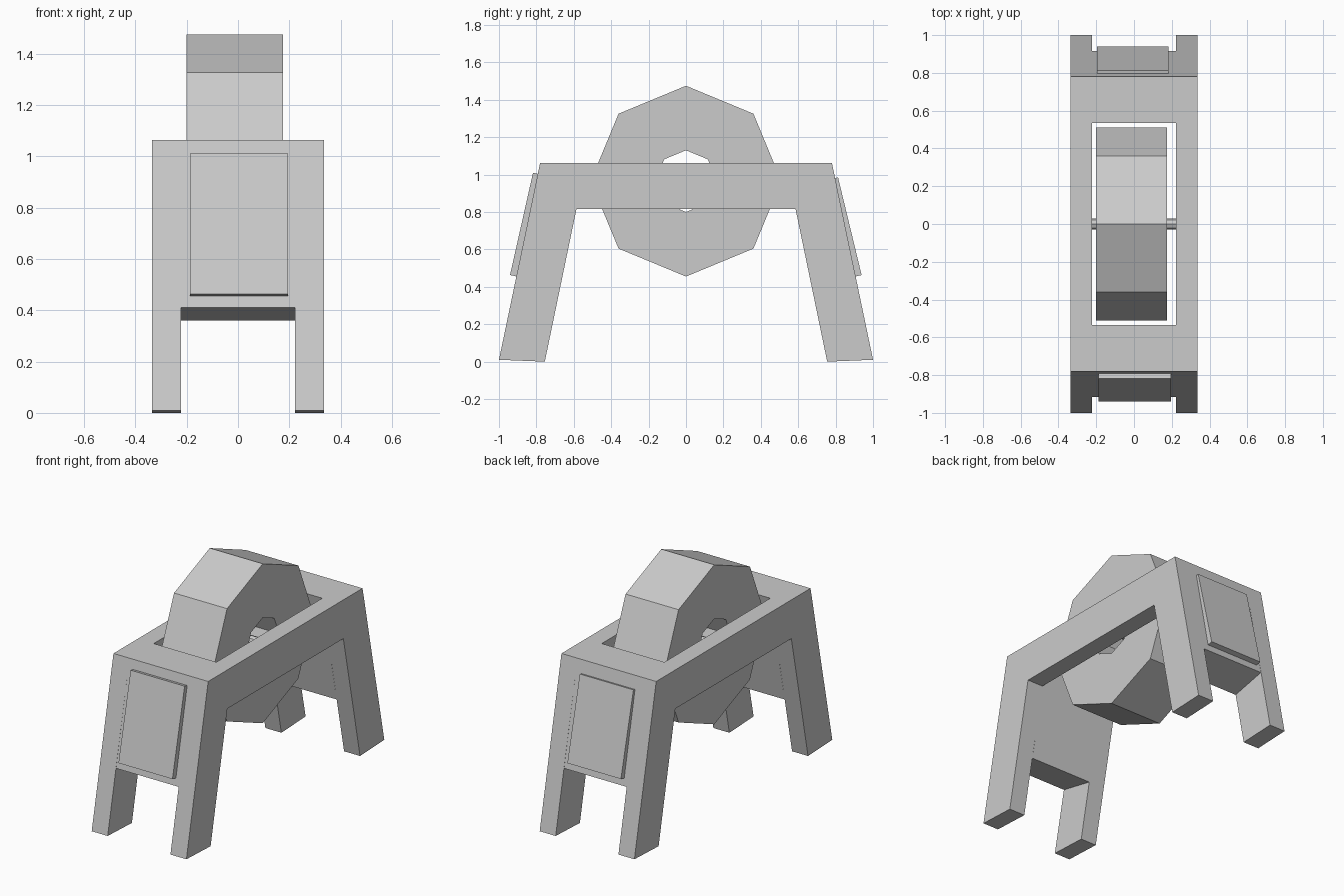
import bpy, bmesh, math

if "Cube" in bpy.data.objects:
    bpy.data.objects.remove(bpy.data.objects["Cube"])


def finish(name, bm):
    bmesh.ops.recalc_face_normals(bm, faces=bm.faces)
    me = bpy.data.meshes.new(name)
    bm.to_mesh(me)
    bm.free()
    ob = bpy.data.objects.new(name, me)
    bpy.context.collection.objects.link(ob)
    return ob


def prism(name, profile, x0, x1, caps=True):
    """Extrude a (y, z) side profile from x0 to x1."""
    bm = bmesh.new()
    a = [bm.verts.new((x0, y, z)) for y, z in profile]
    b = [bm.verts.new((x1, y, z)) for y, z in profile]
    n = len(profile)
    for i in range(n):
        j = (i + 1) % n
        bm.faces.new((a[i], a[j], b[j], b[i]))
    if caps:
        bm.faces.new(a)
        bm.faces.new(b)
    return finish(name, bm)


def octagon(r, z):
    return [(r * math.sin(i * math.pi / 4), z + r * math.cos(i * math.pi / 4))
            for i in range(8)]


# Side frames: rail and two splayed legs in one arch profile
half = [(0.78, 1.063), (1.0, 0.01), (0.755, 0.0), (0.586, 0.815)]
arch = half + [(-y, z) for y, z in reversed(half)]
for side, x0, x1 in (("left", -0.335, -0.222), ("right", 0.222, 0.335)):
    prism(side + "_side_frame", arch, x0, x1)

# End panels and raised plates, front and back
panel = [(0.78, 1.063), (0.915, 0.41), (0.68, 0.36), (0.535, 1.063)]
plates = {-1: ([(0.785, 1.003), (0.818, 1.01), (0.941, 0.463), (0.903, 0.455)], -0.187, 0.195),
          1: ([(0.79, 0.98), (0.813, 0.985), (0.939, 0.463), (0.903, 0.455)], -0.197, 0.182)}
for name, s in (("front", -1), ("back", 1)):
    prism(name + "_panel", [(s * y, z) for y, z in panel], -0.222, 0.222, caps=False)
    prof, x0, x1 = plates[s]
    prism(name + "_plate", [(s * y, z) for y, z in prof], x0, x1)

# Octagonal wheel with a through hole
AXIS_Z = 0.965
bm = bmesh.new()
loops = [[bm.verts.new((x, y, z)) for y, z in octagon(r, AXIS_Z)]
         for x, r in ((-0.2, 0.51), (0.175, 0.51), (0.175, 0.165), (-0.2, 0.165))]
for k in range(4):
    p, q = loops[k], loops[(k + 1) % 4]
    for i in range(8):
        j = (i + 1) % 8
        bm.faces.new((p[i], p[j], q[j], q[i]))
finish("wheel", bm)

# Thin axle between the rails
prism("axle", octagon(0.03, AXIS_Z), -0.224, 0.224)
